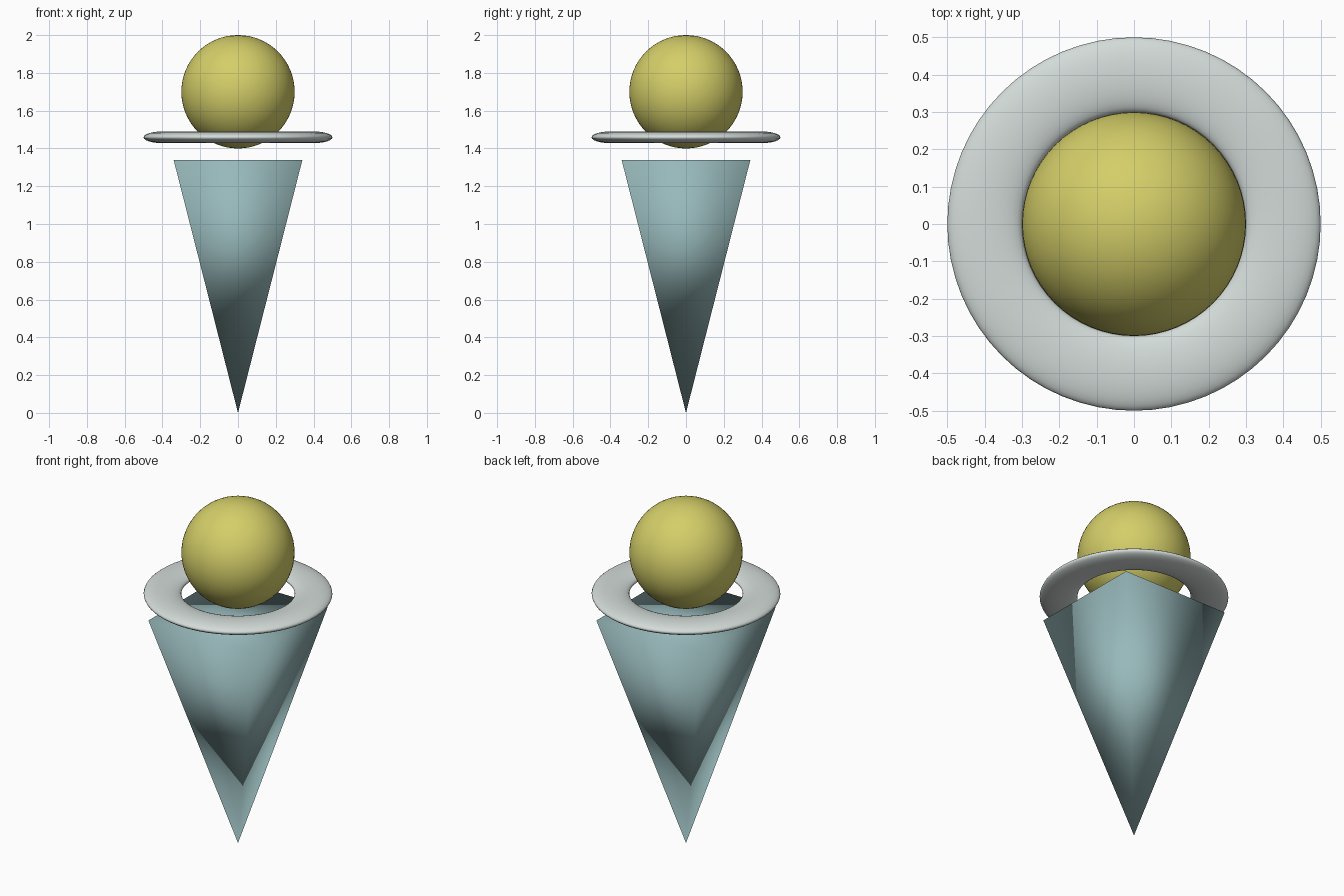
import bpy, math

if "Cube" in bpy.data.objects:
    bpy.data.objects.remove(bpy.data.objects["Cube"])


def material(name, rgb):
    m = bpy.data.materials.new(name)
    m.diffuse_color = (*rgb, 1)
    m.use_nodes = True
    m.node_tree.nodes["Principled BSDF"].inputs["Base Color"].default_value = m.diffuse_color
    return m


def finish(name, mat):
    ob = bpy.context.object
    ob.name = name
    ob.data.materials.append(mat)
    for p in ob.data.polygons:
        p.use_smooth = True
    return ob


yellow = material("mustard yellow", (0.66, 0.62, 0.14))
white = material("pale grey", (0.65, 0.71, 0.69))
teal = material("dusty teal", (0.31, 0.48, 0.49))

# Head: plain ball
bpy.ops.mesh.primitive_uv_sphere_add(segments=64, ring_count=32, radius=0.3,
                                     location=(0, 0, 1.7))
finish("head", yellow)

# Collar: flattened ring
bpy.ops.mesh.primitive_torus_add(major_segments=64, minor_segments=24,
                                 major_radius=0.4, minor_radius=0.1,
                                 location=(0, 0, 1.459))
finish("collar", white).scale.z = 0.31

# Body: upside-down four-sided pyramid, closed on top, fully smooth shaded
TOP, HALF = 1.34, 0.341
corners = [(x * HALF, y * HALF, TOP) for x, y in ((-1, -1), (1, -1), (1, 1), (-1, 1))]
mesh = bpy.data.meshes.new("body")
mesh.from_pydata(corners + [(0, 0, 0)], [],
                 [(0, 1, 2, 3)] + [((i + 1) % 4, i, 4) for i in range(4)])
body = bpy.data.objects.new("body", mesh)
bpy.context.collection.objects.link(body)
bpy.context.view_layer.objects.active = body
finish("body", teal)
